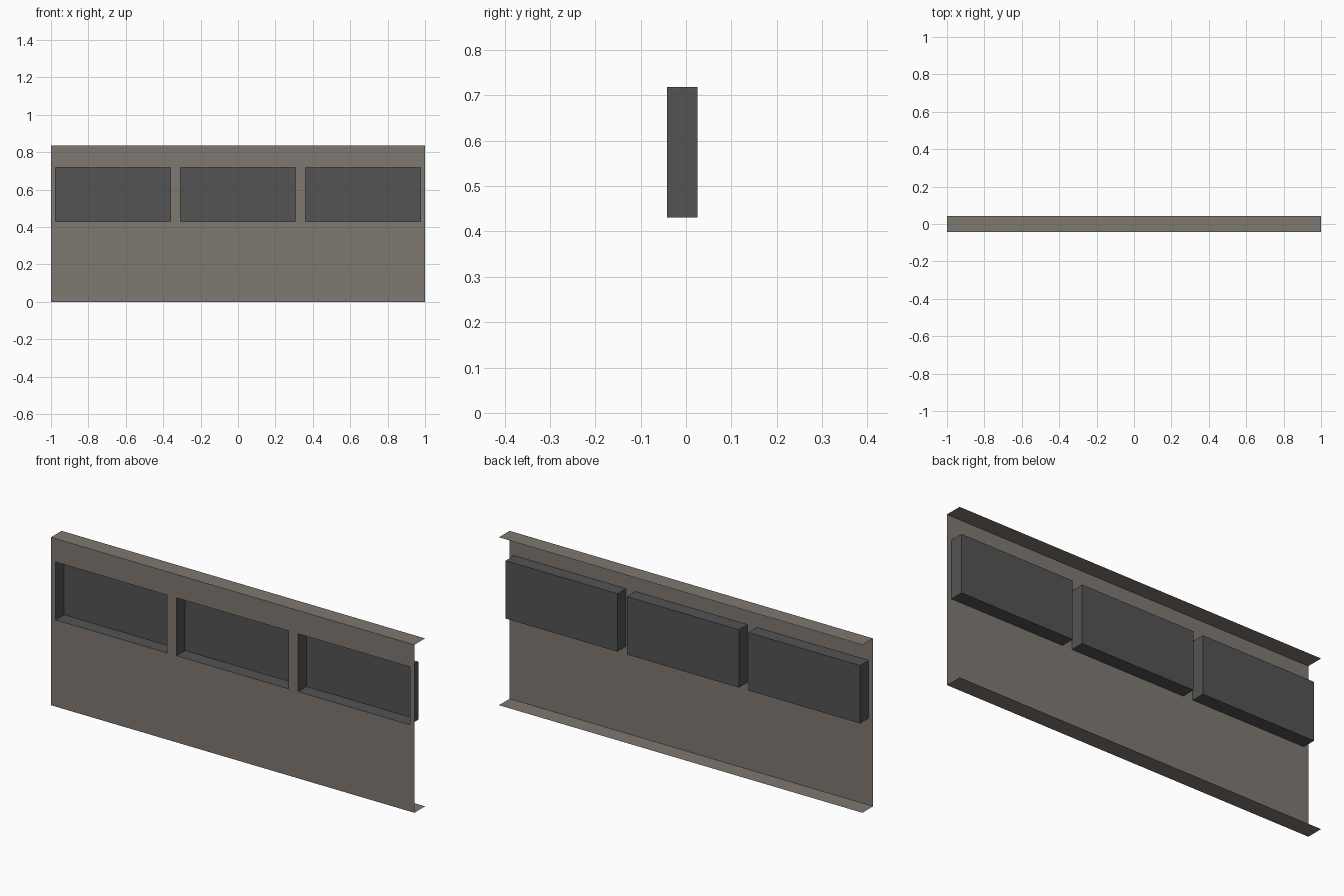
import bpy, bmesh

if "Cube" in bpy.data.objects:
    bpy.data.objects.remove(bpy.data.objects["Cube"])

W, H, D = 1.0, 0.835, 0.042        # half width, height, half depth
Z0, Z1, BACK = 0.431, 0.719, 0.025  # recess bottom, top and back plane
BAYS = [(-0.975, -0.36), (-0.308, 0.308), (0.36, 0.975)]


def material(name, rgb):
    m = bpy.data.materials.new(name)
    m.diffuse_color = (*rgb, 1)
    m.use_nodes = True
    m.node_tree.nodes["Principled BSDF"].inputs["Base Color"].default_value = m.diffuse_color
    return m


def sheet_object(name, quads, mat):
    """Object made of open single-sided quads."""
    bm = bmesh.new()
    for q in quads:
        bm.faces.new([bm.verts.new(p) for p in q])
    bmesh.ops.remove_doubles(bm, verts=bm.verts, dist=1e-5)
    me = bpy.data.meshes.new(name)
    bm.to_mesh(me)
    bm.free()
    me.materials.append(mat)
    ob = bpy.data.objects.new(name, me)
    bpy.context.collection.objects.link(ob)
    return ob


def wall(x0, x1, z0, z1, y):        # faces -y
    return [(x0, y, z0), (x1, y, z0), (x1, y, z1), (x0, y, z1)]


def shelf(x0, x1, z, y0, y1):       # faces +z
    return [(x0, y0, z), (x1, y0, z), (x1, y1, z), (x0, y1, z)]


def side(x, z0, z1, y0, y1):        # faces +x
    return [(x, y0, z0), (x, y1, z0), (x, y1, z1), (x, y0, z1)]


casing = material("warm grey", (0.212, 0.188, 0.165))
dark = material("dark grey", (0.088, 0.088, 0.088))

# Front panel with three openings, cut on a grid
xs = [-W] + [x for bay in BAYS for x in bay] + [W]
zs = [0, Z0, Z1, H]
panel = [wall(xs[i], xs[i + 1], zs[j], zs[j + 1], -D)
         for i in range(len(xs) - 1) for j in range(3)
         if not (j == 1 and i % 2 == 1)]
# Top and bottom flanges folded to the back
for a, b in zip(xs, xs[1:]):
    panel.append(shelf(a, b, H, -D, D))
    panel.append(shelf(a, b, 0, -D, D)[::-1])
sheet_object("front_panel", panel, casing)

# Recessed trays, open at the front
for n, (a, b) in enumerate(BAYS, 1):
    sheet_object(f"recess_tray_{n}", [
        wall(a, b, Z0, Z1, BACK),
        shelf(a, b, Z0, -D, BACK),
        shelf(a, b, Z1, -D, BACK)[::-1],
        side(a, Z0, Z1, -D, BACK),
        side(b, Z0, Z1, -D, BACK)[::-1],
    ], dark)
